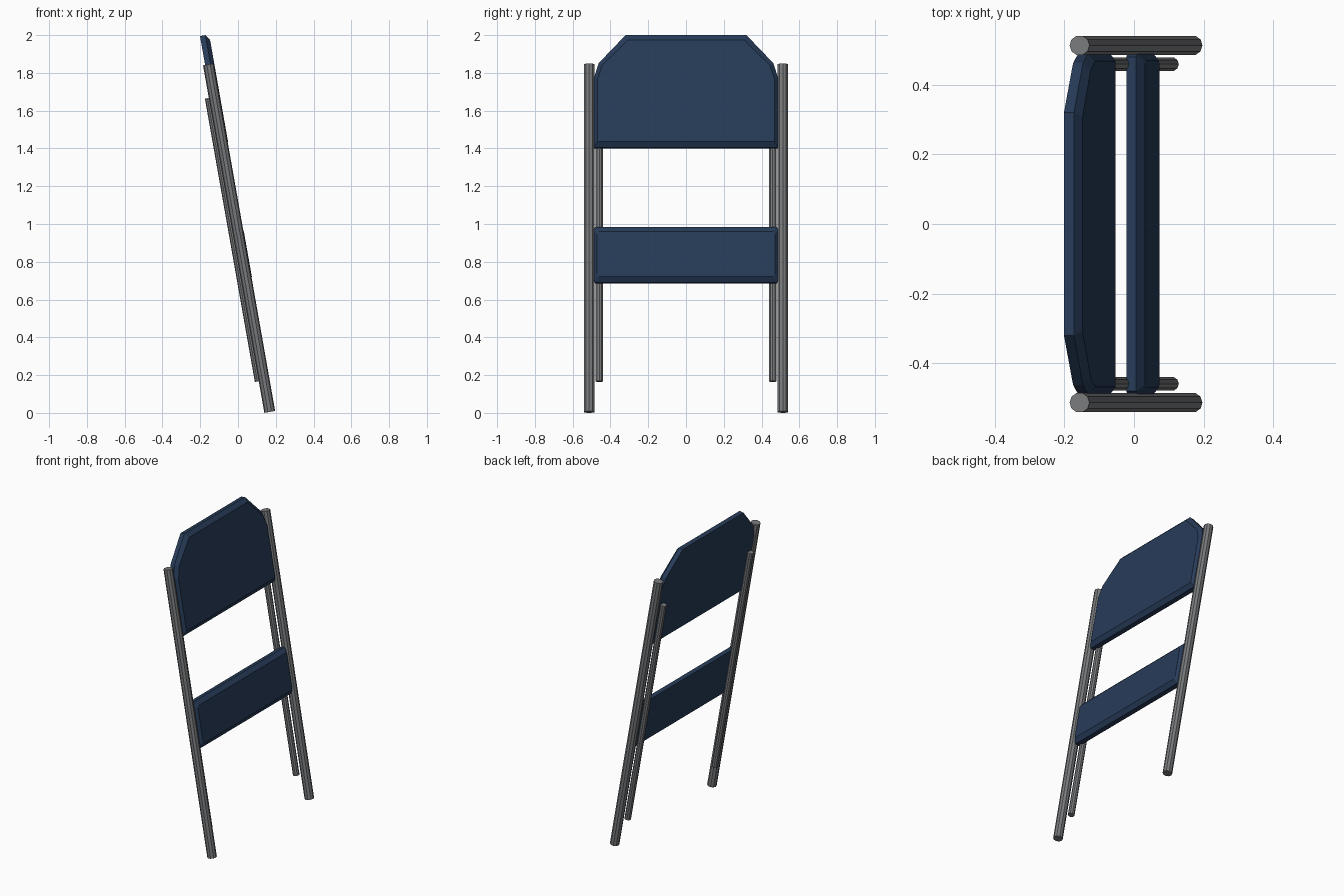
import bpy, bmesh, math
from mathutils import Vector

if "Cube" in bpy.data.objects:
    bpy.data.objects.remove(bpy.data.objects["Cube"])

TILT = math.radians(10)
D = Vector((-math.sin(TILT), 0, math.cos(TILT)))   # along the frame
P = Vector((math.cos(TILT), 0, math.sin(TILT)))    # out of the frame


def material(name, rgb):
    m = bpy.data.materials.new(name)
    m.diffuse_color = (*rgb, 1)
    m.use_nodes = True
    m.node_tree.nodes["Principled BSDF"].inputs["Base Color"].default_value = m.diffuse_color
    return m


grey = material("grey metal", (0.19, 0.195, 0.205))
navy = material("navy panel", (0.02, 0.044, 0.098))


def axis_point(y, z, w):
    """Point on the leaning frame plane at height z, pushed out by w."""
    x = 0.168 - math.tan(TILT) * (z - 0.005)
    return Vector((x, y, z)) + P * w


def finish(bm, name, mat):
    bmesh.ops.recalc_face_normals(bm, faces=bm.faces)
    me = bpy.data.meshes.new(name)
    bm.to_mesh(me)
    bm.free()
    me.materials.append(mat)
    ob = bpy.data.objects.new(name, me)
    bpy.context.collection.objects.link(ob)
    return ob


def loft(rings, name, mat):
    """Closed solid through rings with equal point counts."""
    bm = bmesh.new()
    vs = [[bm.verts.new(p) for p in r] for r in rings]
    n = len(vs[0])
    for a, b in zip(vs, vs[1:]):
        for i in range(n):
            j = (i + 1) % n
            bm.faces.new((a[i], a[j], b[j], b[i]))
    bm.faces.new(vs[0])
    bm.faces.new(vs[-1])
    return finish(bm, name, mat)


def pole(name, y, z0, z1, w, r, sides=10):
    rings = []
    for z in (z0, z1):
        c = axis_point(y, z, w)
        rings.append([c + P * (r * math.cos(t)) + Vector((0, r * math.sin(t), 0))
                      for t in (2 * math.pi * i / sides for i in range(sides))])
    loft(rings, name, grey)


def panel(name, half_outline):
    """Panel from its right-hand outline (y, z), front edge bevelled."""
    pts = half_outline + [(-y, z) for y, z in reversed(half_outline)]
    zs = [z for _, z in pts]
    mid, half = (max(zs) + min(zs)) / 2, (max(zs) - min(zs)) / 2
    sy, sz = 1 - 0.02 / 0.49, 1 - 0.028 / half
    front = [(y * sy, mid + (z - mid) * sz) for y, z in pts]
    rings = [[axis_point(y, z, w) for y, z in ring]
             for ring, w in ((pts, -0.018), (pts, 0.011), (front, 0.031))]
    loft(rings, name, navy)


# Long outer legs and thinner inner poles behind them
for side, s in (("left", -1), ("right", 1)):
    pole(f"outer_leg_{side}", s * 0.513, 0.005, 1.845, 0, 0.029)
    pole(f"inner_pole_{side}", s * 0.459, 0.172, 1.672, -0.03, 0.02)

# Backrest with clipped upper corners, and folded seat
panel("backrest", [(0.488, 1.403), (0.488, 1.77), (0.462, 1.85), (0.32, 1.998)])
panel("seat", [(0.48, 0.688), (0.49, 0.705), (0.49, 0.965), (0.48, 0.983)])
